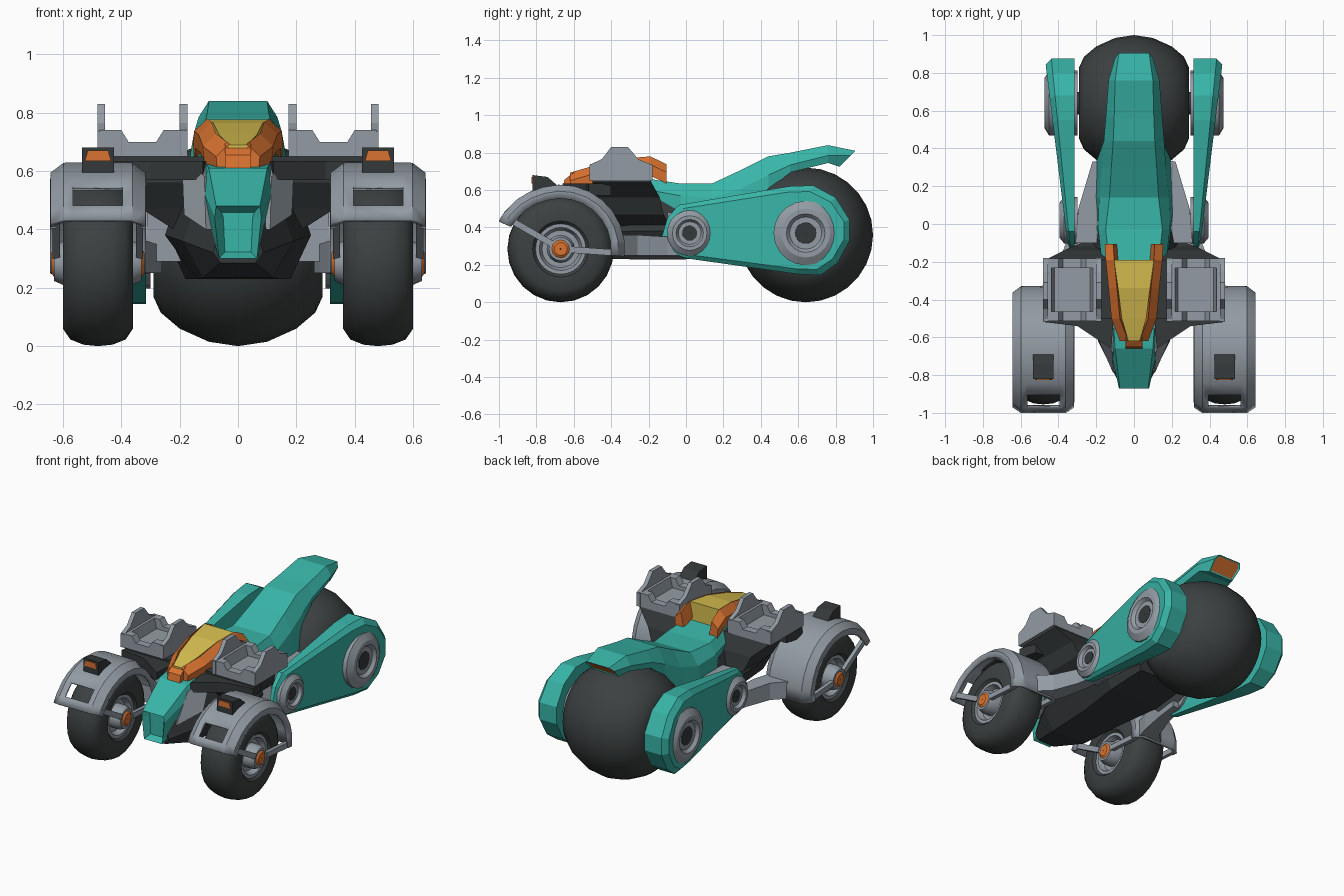
import bpy, bmesh, math
from mathutils import Vector

if "Cube" in bpy.data.objects:
    bpy.data.objects.remove(bpy.data.objects["Cube"])


def mat(name, r, g, b):
    m = bpy.data.materials.new(name)
    m.diffuse_color = (r, g, b, 1)
    m.use_nodes = True
    m.node_tree.nodes["Principled BSDF"].inputs["Base Color"].default_value = m.diffuse_color
    return m


TEAL = mat("teal paint", .04, .46, .39)
GREY = mat("grey metal", .29, .33, .37)
DARK = mat("dark chassis", .035, .04, .042)
RUBBER = mat("tyre rubber", .045, .052, .052)
ORANGE = mat("orange trim", .70, .17, .03)
YELLOW = mat("yellow glass", .68, .52, .08)


def finish(name, bm, m, mirror, smooth=0):
    bmesh.ops.recalc_face_normals(bm, faces=bm.faces)
    me = bpy.data.meshes.new(name)
    bm.to_mesh(me)
    bm.free()
    ob = bpy.data.objects.new(name, me)
    bpy.context.collection.objects.link(ob)
    for k in (m if isinstance(m, list) else [m]):
        me.materials.append(k)
    if smooth:
        bpy.context.view_layer.objects.active = ob
        ob.select_set(True)
        bpy.ops.object.shade_smooth_by_angle(angle=math.radians(smooth))
        ob.select_set(False)
    if mirror:
        ob.modifiers.new("mirror", "MIRROR").use_mirror_merge = False
    return ob


def loft(name, rings, m, mirror=False, smooth=0, closed=False, cap_edit=None):
    """Skin closed rings of points, capping the two ends."""
    bm = bmesh.new()
    vs = [[bm.verts.new(p) for p in r] for r in rings]
    n, k = len(rings[0]), len(rings)
    for i in range(k if closed else k - 1):
        a, b = vs[i], vs[(i + 1) % k]
        for j in range(n):
            bm.faces.new((a[j], a[(j + 1) % n], b[(j + 1) % n], b[j]))
    caps = [] if closed else [bm.faces.new(vs[0]), bm.faces.new(vs[-1])]
    bmesh.ops.recalc_face_normals(bm, faces=bm.faces)
    if cap_edit:
        cap_edit(bm, caps)
    return finish(name, bm, m, mirror, smooth)


def prism_x(name, yz, x0, x1, m, mirror=True):
    return loft(name, [[(x, y, z) for y, z in yz] for x in (x0, x1)], m, mirror)


def prism_y(name, xz, y0, y1, m, mirror=True):
    return loft(name, [[(x, y, z) for x, z in xz] for y in (y0, y1)], m, mirror)


def box(name, x, y, z, m, mirror=True):
    return prism_y(name, [(x[0], z[0]), (x[1], z[0]), (x[1], z[1]), (x[0], z[1])], *y, m, mirror)


def lathe(name, prof, c, m, mirror=True, n=24, smooth=35):
    """Turn a closed (x, radius) profile about an axle along x."""
    rings = []
    for i in range(n):
        t = math.tau * i / n
        rings.append([(c[0] + x, c[1] + r * math.cos(t), c[2] + r * math.sin(t)) for x, r in prof])
    return loft(name, rings, m, mirror, smooth, closed=True)


def sym(half):
    return half + [(-x, r) for x, r in reversed(half)]


# wheels
REAR, FRONT = (0, .64, .36), (.48, -.67, .285)
lathe("rear_tyre", sym([(-.29, .05), (-.29, .19), (-.265, .245), (-.2, .30), (-.1, .345)]) [:5]
      + [(0, .36)] + [(.1, .345), (.2, .30), (.265, .245), (.29, .19), (.29, .05)], REAR, RUBBER, False, 28)
lathe("rear_axle", [(-.33, .01), (-.33, .06), (.33, .06), (.33, .01)], REAR, DARK, False, 12)
lathe("front_tyre", [(-.1, .13), (-.12, .15), (-.12, .225), (-.095, .262), (-.05, .28), (0, .285),
                     (.05, .28), (.095, .262), (.12, .225), (.12, .15), (.1, .13)], FRONT, RUBBER)
lathe("front_rim", sym([(-.07, .02), (-.07, .1), (-.105, .115), (-.105, .14)]), FRONT, GREY)
lathe("front_hub", sym([(-.15, .03), (-.15, .062), (-.12, .075), (-.06, .075)]), FRONT, GREY, n=16)
lathe("front_axle_cap", sym([(-.16, .003), (-.16, .035), (-.15, .048)]), FRONT, ORANGE, n=12)

# front fenders: swept channel with an opening near the front lip
bm = bmesh.new()
angles = [-7, 8, 22, 36, 50, 64, 78, 92, 106, 120, 132, 147, 156]
grid = []
for a in angles:
    t, e = math.radians(a), max(0, a - 110) / 46 * .02
    row = [(-.155, .27), (-.155, .305), (-.115, .335), (-.085, .335)]
    row += [(-x, r) for x, r in reversed(row)]
    grid.append([bm.verts.new((.48 + x, -.67 + (r + e) * math.cos(t), .285 + (r + e) * math.sin(t)))
                 for x, r in row])
for i in range(len(grid) - 1):
    for j in range(7):
        if not (j == 3 and angles[i] == 132):
            bm.faces.new((grid[i][j], grid[i][j + 1], grid[i + 1][j + 1], grid[i + 1][j]))
fender = finish("front_fender", bm, GREY, False, 25)
s = fender.modifiers.new("shell", "SOLIDIFY")
s.thickness, s.offset = .018, 0
fender.modifiers.new("mirror", "MIRROR")

# fender struts down to the hub, both sides of each wheel
for a in (-4, 150):
    t = math.radians(a)
    d, nrm = Vector((math.cos(t), math.sin(t))), Vector((-math.sin(t), math.cos(t))) * .017
    c = Vector(FRONT[1:])
    yz = [c + d * .06 - nrm, c + d * .3 - nrm, c + d * .3 + nrm, c + d * .06 + nrm]
    for x in (.325, .61):
        prism_x("fender_strut", yz, x, x + .025, GREY)

# headlights
prism_x("headlight_housing", [(-.82, .58), (-.82, .68), (-.74, .67), (-.66, .60)], .425, .535, DARK)
prism_y("headlight_lens", [(.435, .635), (.525, .635), (.515, .67), (.445, .67)], -.826, -.815, ORANGE)


# teal spine from nose to tail: y, (half width, z) of top, side, low; low y shift
def spine_caps(bm, caps):
    bmesh.ops.inset_individual(bm, faces=[caps[0]], thickness=.03, depth=-.04)
    bmesh.ops.inset_individual(bm, faces=[caps[1]], thickness=.012, depth=-.006)
    caps[1].material_index = 1


spine = [(-.87, .075, .48, .08, .44, .065, .30, 0), (-.66, .10, .61, .125, .55, .10, .40, 0),
         (-.2, .13, .66, .17, .60, .14, .45, 0), (-.03, .15, .635, .19, .57, .20, .40, 0),
         (.14, .13, .635, .185, .56, .22, .38, 0), (.30, .12, .71, .17, .61, .21, .40, 0),
         (.44, .11, .78, .16, .68, .155, .60, 0), (.56, .105, .80, .15, .735, .14, .695, 0),
         (.76, .10, .84, .135, .785, .12, .745, 0), (.905, .08, .81, .10, .785, .09, .725, -.085)]
rings = []
for y, tw, tz, sw, sz, lw, lz, dy in spine:
    h = [(tw, y, tz), (sw, y + dy * (tz - sz) / (tz - lz), sz), (lw, y + dy, lz)]
    rings.append(h + [(-p[0], p[1], p[2]) for p in reversed(h)])
loft("body_spine", rings, [TEAL, ORANGE], cap_edit=spine_caps)

# dark belly: y, top half width, top z, side half width, side z, bottom half width, bottom z
rings = []
for y, tw, tz, sw, sz, lw, lz in [(-.83, .06, .42, .085, .32, .06, .285), (-.62, .12, .54, .19, .36, .12, .235),
                                  (-.3, .18, .6, .25, .38, .14, .23), (0, .18, .5, .25, .38, .18, .23),
                                  (.27, .17, .5, .22, .42, .17, .25)]:
    h = [(tw, y, tz), (sw, y, sz), (lw, y, lz)]
    rings.append(h + [(-p[0], p[1], p[2]) for p in reversed(h)])
loft("belly", rings, DARK)

# dark shoulders beneath the mounts
loft("shoulder", [[(-w, y0, z), (w, y0, z), (w, y1, z), (-w, y1, z)] for w, y0, y1, z in
                  [(.22, -.40, -.08, .40), (.33, -.44, -.12, .47), (.37, -.50, -.14, .56), (.47, -.50, -.19, .65)]], DARK)
loft("shoulder_wedge", [[(.12, -.66, z), (.30, -.54, z), (.47, -.52, z), (.44, -.4, z), (.1, -.4, z)]
                        for z in (.57, .635)], DARK, True)

# grey cheek panels and side plates
cheek = [(.11, -.79, .40), (.185, -.62, .45), (.19, -.58, .57), (.16, -.58, .625), (.115, -.68, .58)]
loft("cheek_panel", [cheek, [(x - .05, y + .05, z) for x, y, z in cheek]], GREY, True)
loft("side_plate", [[(.16, -.1, z), (.31, -.1, z), (.295, .08, z), (.22, .33, z), (.17, .33, z)]
                    for z in (.29, .48)], GREY, True)
loft("link_beam", [[(x0, y, .25), (x1, y, .25), (x1, y, z), (x0, y, z)] for y, x0, x1, z in
                   [(-.36, .34, .52, .36), (-.26, .31, .42, .36), (-.1, .28, .36, .35), (.06, .26, .33, .42)]],
     GREY, True)

# teal swing arms
out = [(-.13, .35), (-.10, .45), (-.04, .52), (.55, .62), (.68, .625), (.80, .56), (.875, .44),
       (.875, .33), (.81, .21), (.72, .145), (.60, .15), (.0, .235), (-.09, .265)]
loft("swing_arm", [[(.315, y, z) for y, z in out],
                   [(.35 + .1 * y, y, z) for y, z in out],
                   [(.367 + .115 * y, .36 + (y - .36) * .94, .375 + (z - .375) * .87) for y, z in out]], TEAL, True)
for name, y, r, x in (("rear_disc", .64, .172, .475), ("pivot_disc", .02, .122, .395)):
    lathe(name, [(.30, .04), (.30, r), (x - .025, r), (x, r * .76), (x, r * .6), (x - .02, r * .5),
                 (x - .02, r * .33), (x - .05, r * .3), (x - .05, .01)], (0, y, .37), GREY, n=20, smooth=20)
    lathe(name + "_bore", [(x - .06, .002), (x - .06, r * .33), (x - .018, r * .33), (x - .018, .002)],
          (0, y, .37), DARK, n=12)

# grey mounts on both shoulders
front = [(.175, .65), (.475, .65), (.475, .74), (.40, .74), (.375, .70), (.28, .70), (.255, .74), (.175, .74)]
side = [(-.515, .65), (-.18, .65), (-.18, .735), (-.255, .765), (-.31, .83), (-.40, .83), (-.45, .765), (-.515, .735)]
for y in (-.513, -.232):
    prism_y("mount_wall", front, y, y + .05, GREY)
for x in (.173, .455):
    prism_x("mount_tower", side, x, x + .027, GREY)
box("mount_floor", (.18, .47), (-.5, -.19), (.645, .675), GREY)
for a, b in ((.2, .235), (.455, .42)):
    prism_y("mount_liner", [(a, .65), (a, .74), ((a + b) / 2, .74), (b, .67)], -.47, -.22, GREY)

# canopy: yellow glass between orange rails
glass = [(-.62, .03, .69), (-.5, .065, .725), (-.34, .085, .765), (-.19, .105, .777)]
loft("canopy_glass", [[(-w, y, z), (w, y, z), (w, y, z - .13), (-w, y, z - .13)] for y, w, z in glass], YELLOW)
loft("canopy_rail", [[(w, y, z + .003), (w + .045, y, z - .04), (w + .04, y, z - .1), (w - .02, y, z - .1)]
                     for y, w, z in glass[:1] + [(-.5, .075, .725), (-.34, .09, .765), (-.19, .105, .777), (-.105, .11, .735)]],
     ORANGE, True)
prism_x("canopy_nose", [(-.66, .605), (-.65, .655), (-.60, .695), (-.55, .62)], -.045, .045, ORANGE, False)
